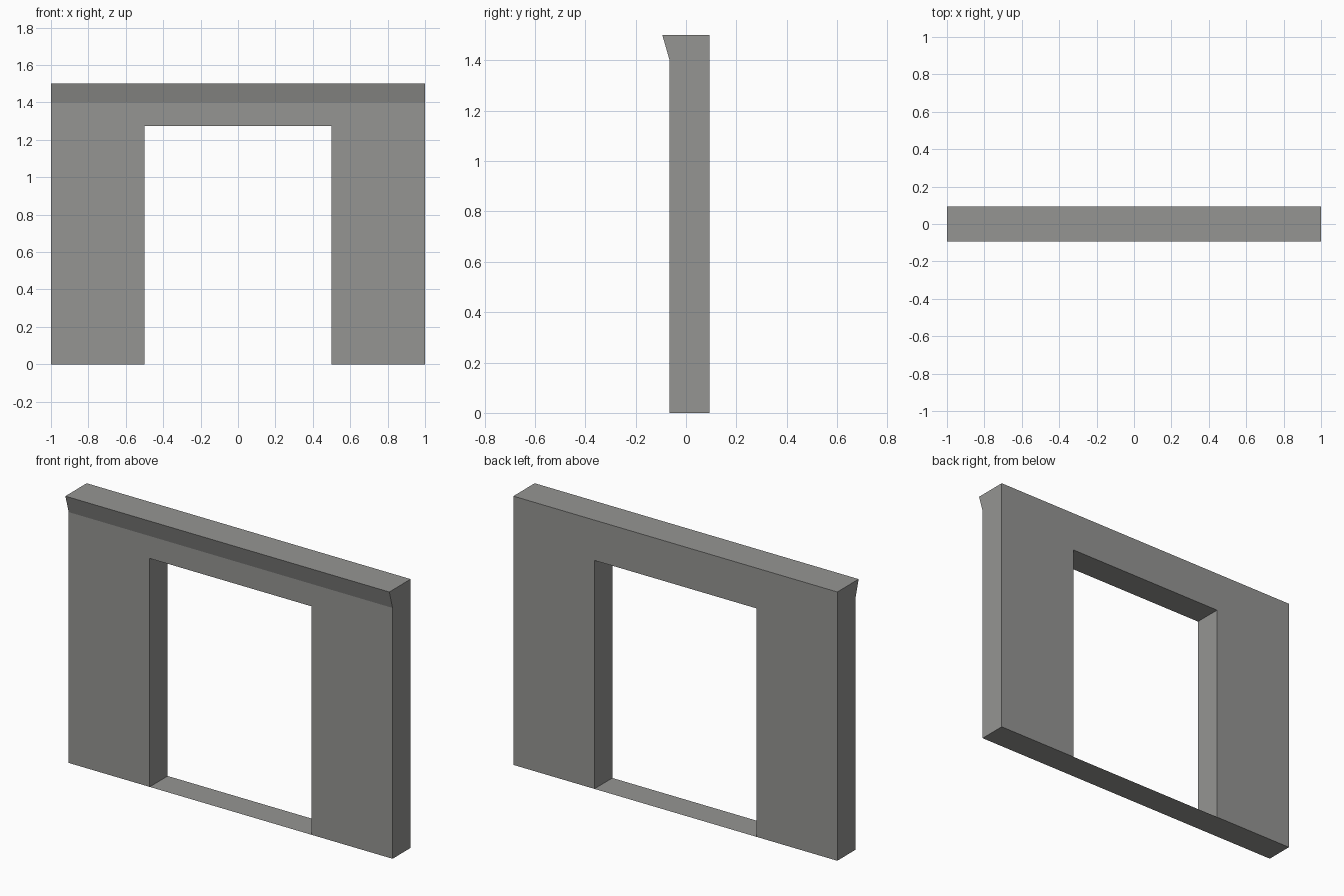
import bpy, bmesh

if "Cube" in bpy.data.objects:
    bpy.data.objects.remove(bpy.data.objects["Cube"])

HALF, OPEN_X, OPEN_Z = 1.0, 0.5, 1.275
FRONT, BACK, LIP = -0.065, 0.094, -0.094

# Wall cross-section (y, z), with the sloped lip along the top front
profile = [(FRONT, 0), (BACK, 0), (BACK, 1.5), (LIP, 1.5), (FRONT, 1.4)]

stone = bpy.data.materials.new("grey_stone")
stone.diffuse_color = (0.30, 0.30, 0.29, 1)
stone.use_nodes = True
stone.node_tree.nodes["Principled BSDF"].inputs["Base Color"].default_value = stone.diffuse_color

bm = bmesh.new()


def face(points):
    return bm.faces.new([bm.verts.new(p) for p in points])


# Right half of the wall: end cap plus the swept profile
face([(HALF, y, z) for y, z in profile])
for a, b in zip(profile, profile[1:] + profile[:1]):
    face([(HALF, *b), (HALF, *a), (0, *a), (0, *b)])
bmesh.ops.remove_doubles(bm, verts=bm.verts, dist=1e-5)

# Score the doorway outline and remove its front and back panels
for co, no in (((OPEN_X, 0, 0), (1, 0, 0)), ((0, 0, OPEN_Z), (0, 0, 1))):
    bmesh.ops.bisect_plane(bm, geom=bm.verts[:] + bm.edges[:] + bm.faces[:],
                           plane_co=co, plane_no=no)
panels = []
for f in bm.faces:
    c = f.calc_center_median()
    if c.x < OPEN_X and 0.01 < c.z < OPEN_Z:
        panels.append(f)
bmesh.ops.delete(bm, geom=panels, context='FACES')

# Door jamb and soffit; the bottom face stays as the flat threshold
face([(OPEN_X, FRONT, OPEN_Z), (OPEN_X, BACK, OPEN_Z),
      (OPEN_X, BACK, 0), (OPEN_X, FRONT, 0)])
face([(OPEN_X, BACK, OPEN_Z), (OPEN_X, FRONT, OPEN_Z),
      (0, FRONT, OPEN_Z), (0, BACK, OPEN_Z)])
bmesh.ops.remove_doubles(bm, verts=bm.verts, dist=1e-5)

mesh = bpy.data.meshes.new("doorway_wall")
bm.to_mesh(mesh)
bm.free()
mesh.materials.append(stone)
wall = bpy.data.objects.new("doorway_wall", mesh)
bpy.context.collection.objects.link(wall)

# Left half by mirroring
mirror = wall.modifiers.new("mirror", 'MIRROR')
mirror.use_axis = (True, False, False)
mirror.use_clip = True
